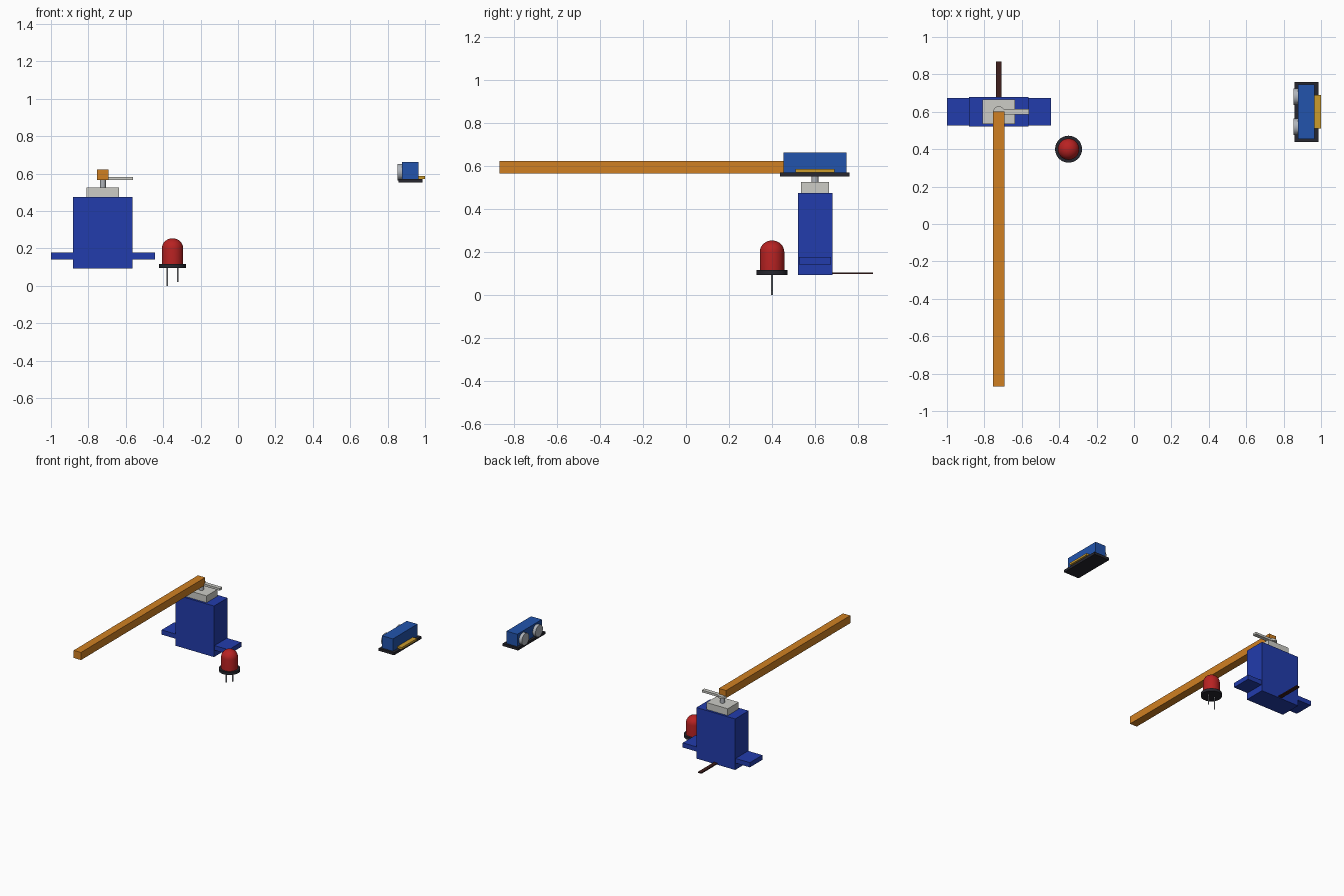
import bpy
import math

cube = bpy.data.objects.get("Cube")
if cube:
    bpy.data.objects.remove(cube, do_unlink=True)


def material(name, rgb):
    """Flat material from a display colour, converted to linear."""
    lin = [((c / 255 + 0.055) / 1.055) ** 2.4 for c in rgb]
    m = bpy.data.materials.new(name)
    m.use_nodes = True
    m.diffuse_color = (*lin, 1)
    m.node_tree.nodes["Principled BSDF"].inputs["Base Color"].default_value = (*lin, 1)
    return m


servo_blue = material("servo blue", (34, 60, 172))
sensor_blue = material("sensor blue", (34, 84, 172))
pale_grey = material("pale grey plastic", (204, 204, 198))
silver = material("silver metal", (176, 180, 186))
orange = material("orange arm", (208, 128, 34))
red = material("red lens", (184, 34, 34))
black = material("dark board", (38, 38, 46))
gold = material("gold pins", (204, 156, 44))
brown = material("brown cable", (62, 30, 28))


def box(name, x, y, z, mat):
    """Box from (min, max) pairs."""
    bpy.ops.mesh.primitive_cube_add(size=1, location=[sum(p) / 2 for p in (x, y, z)])
    o = bpy.context.object
    o.name = name
    o.scale = [p[1] - p[0] for p in (x, y, z)]
    bpy.ops.object.transform_apply(location=False, rotation=False, scale=True)
    o.data.materials.append(mat)
    return o


def cylinder(name, centre, radius, depth, mat, along_x=False):
    turn = (0, math.pi / 2, 0) if along_x else (0, 0, 0)
    bpy.ops.mesh.primitive_cylinder_add(vertices=32, radius=radius, depth=depth,
                                        location=centre, rotation=turn)
    o = bpy.context.object
    o.name = name
    o.data.materials.append(mat)
    bpy.ops.object.shade_smooth_by_angle(angle=math.radians(40))
    return o


def lathe(name, profile, centre, mat, steps=32):
    """Solid of revolution about z from a (radius, height) profile on the axis."""
    verts = [(r, 0, z) for r, z in profile]
    me = bpy.data.meshes.new(name)
    me.from_pydata(verts, [(i, i + 1) for i in range(len(verts) - 1)], [])
    o = bpy.data.objects.new(name, me)
    bpy.context.collection.objects.link(o)
    o.location = centre
    o.data.materials.append(mat)
    screw = o.modifiers.new("Spin", "SCREW")
    screw.steps = screw.render_steps = steps
    screw.use_merge_vertices = True
    screw.use_normal_calculate = True
    bpy.context.view_layer.objects.active = o
    bpy.ops.object.select_all(action="DESELECT")
    o.select_set(True)
    bpy.ops.object.modifier_apply(modifier="Spin")
    bpy.ops.object.mode_set(mode="EDIT")
    bpy.ops.mesh.select_all(action="SELECT")
    bpy.ops.mesh.normals_make_consistent(inside=False)
    bpy.ops.object.mode_set(mode="OBJECT")
    bpy.ops.object.shade_smooth_by_angle(angle=math.radians(40))
    return o


# Servo motor: body, mounting tabs, gear cover and cable
sx, sy = -0.723, 0.60
box("servo_body", (sx - 0.16, sx + 0.16), (sy - 0.08, sy + 0.08), (0.093, 0.475), servo_blue)
for side, name in ((-1, "right_mounting_tab"), (1, "left_mounting_tab")):
    edges = sorted((sx + side * 0.15, sx + side * 0.278))
    box(name, edges, (sy - 0.074, sy + 0.074), (0.142, 0.177), servo_blue)
box("gear_cover", (sx - 0.088, sx + 0.088), (sy - 0.065, sy + 0.065), (0.475, 0.526), pale_grey)
box("servo_cable", (sx - 0.014, sx + 0.014), (sy + 0.07, 0.87), (0.098, 0.106), brown)

# Output shaft, horn and barrier arm
cylinder("output_shaft", (sx, sy, 0.546), 0.016, 0.044, silver)
cylinder("horn_hub", (sx, sy, 0.573), 0.03, 0.016, pale_grey)
box("horn_lever", (sx, -0.562), (sy - 0.014, sy + 0.016), (0.565, 0.581), pale_grey)
box("barrier_arm", (sx - 0.03, sx + 0.03), (-0.868, 0.602), (0.566, 0.623), orange)

# Signal lamp: domed lens, collar and two legs of unequal length
lx, ly = -0.35, 0.40
radius, shoulder = 0.057, 0.2
dome = [(radius * math.cos(a), shoulder + (0.254 - shoulder) * math.sin(a))
        for a in (i * math.pi / 16 for i in range(8))]
lathe("lamp_lens", [(0, 0.11), (radius, 0.11)] + dome + [(0, 0.254)], (lx, ly, 0), red)
cylinder("lamp_collar", (lx, ly, 0.105), 0.072, 0.021, black)
for offset, bottom, name in ((-0.027, 0, "long_leg"), (0.027, 0.02, "short_leg")):
    cylinder(name, (lx + offset, ly, (bottom + 0.1) / 2), 0.004, 0.1 - bottom, silver)

# Distance sensor: board, housing, pin header and two round transducers
box("sensor_board", (0.859, 0.986), (0.438, 0.76), (0.552, 0.571), black)
box("sensor_housing", (0.876, 0.965), (0.454, 0.745), (0.571, 0.663), sensor_blue)
box("pin_header", (0.955, 1.0), (0.51, 0.69), (0.571, 0.586), gold)
for side, name in ((-1, "front_transducer"), (1, "back_transducer")):
    cylinder(name, (0.867, 0.6 + side * 0.081, 0.608), 0.044, 0.029, silver, along_x=True)
